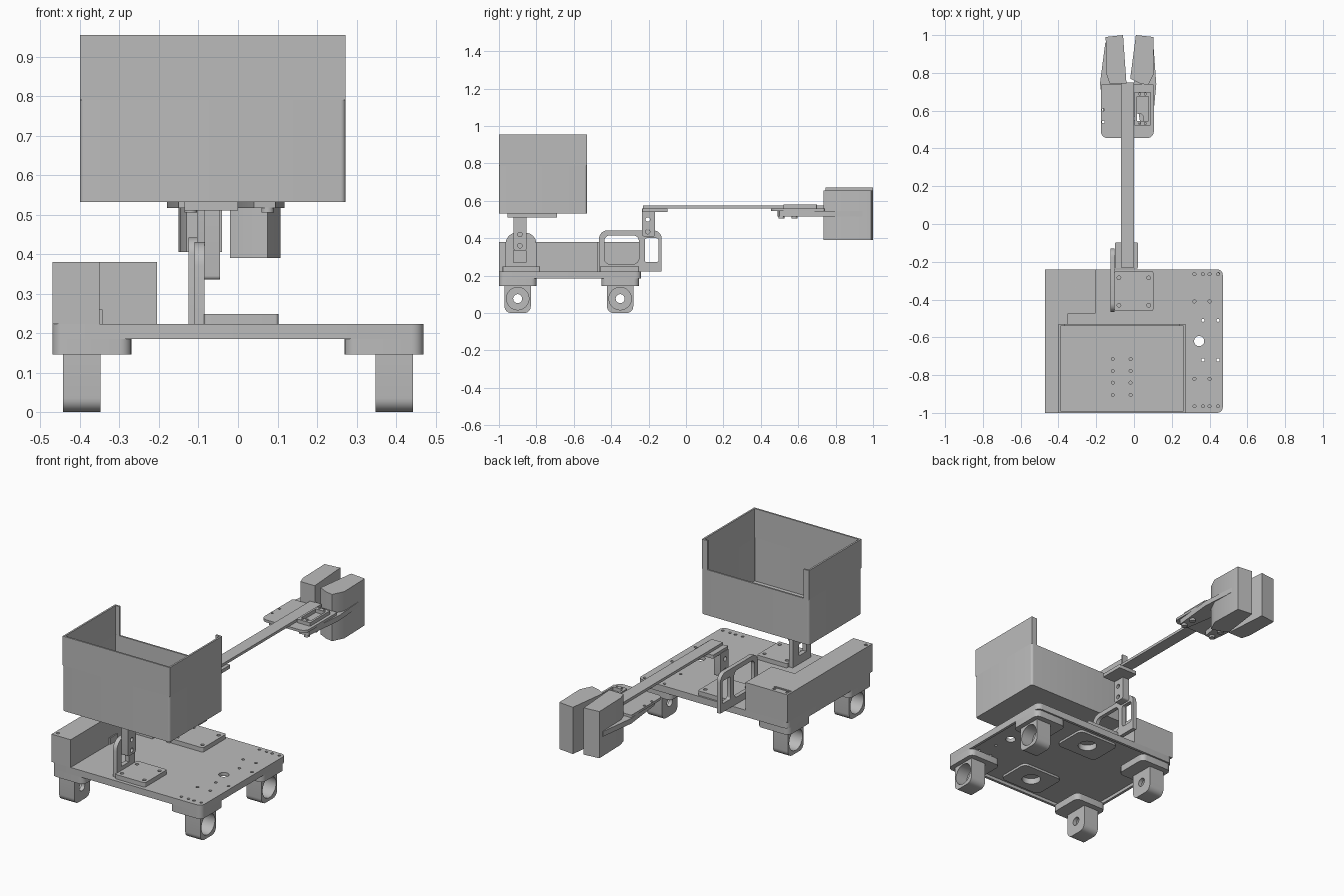
import bpy, bmesh
from math import cos, sin, pi, radians
from mathutils import Matrix

if "Cube" in bpy.data.objects:
    bpy.data.objects.remove(bpy.data.objects["Cube"])

grey = bpy.data.materials.new("plain grey")
grey.use_nodes = True
COLOUR = (0.5, 0.5, 0.5, 1)
grey.diffuse_color = COLOUR
grey.node_tree.nodes["Principled BSDF"].inputs["Base Color"].default_value = COLOUR

# Maps a flat profile (u, v) and its thickness to world axes
AXES = {"z": Matrix.Identity(3),
        "x": Matrix(((0, 0, 1), (1, 0, 0), (0, 1, 0)))}


def circle(u, v, r, n=24):
    return [(u + r * cos(2 * pi * i / n), v + r * sin(2 * pi * i / n)) for i in range(n)]


def rounded(u0, u1, v0, v1, r=0, low=None):
    """Rectangle with corner radius r; low overrides the lower two corners."""
    low = r if low is None else low
    corners = [(u0, v0, 1, 1, low), (u1, v0, -1, 1, low), (u1, v1, -1, -1, r), (u0, v1, 1, -1, r)]
    points = []
    for k, (u, v, du, dv, c) in enumerate(corners):
        for i in range(7 if c else 1):
            a = pi + k * pi / 2 + i * pi / 12
            if c:
                points.append((u + du * c + c * cos(a), v + dv * c + c * sin(a)))
            else:
                points.append((u, v))
    return points


def slab(name, outline, w0, w1, holes=(), axis="z"):
    """Extruded flat profile with holes."""
    curve = bpy.data.curves.new(name, "CURVE")
    curve.dimensions = "2D"
    curve.fill_mode = "BOTH"
    curve.extrude = (w1 - w0) / 2
    for loop in [outline, *holes]:
        spline = curve.splines.new("POLY")
        spline.points.add(len(loop) - 1)
        for p, (u, v) in zip(spline.points, loop):
            p.co = (u, v, 0, 1)
        spline.use_cyclic_u = True
    temp = bpy.data.objects.new(name + "_profile", curve)
    bpy.context.collection.objects.link(temp)
    graph = bpy.context.evaluated_depsgraph_get()
    mesh = bpy.data.meshes.new_from_object(temp.evaluated_get(graph))
    bpy.data.objects.remove(temp)
    bpy.data.curves.remove(curve)
    mesh.transform(Matrix.Translation((0, 0, (w0 + w1) / 2)))
    mesh.transform(AXES[axis].to_4x4())
    bm = bmesh.new()
    bm.from_mesh(mesh)
    bmesh.ops.remove_doubles(bm, verts=bm.verts, dist=0.0001)
    bmesh.ops.recalc_face_normals(bm, faces=bm.faces)
    for f in bm.faces:
        f.smooth = True
        f.material_index = 0
    bm.to_mesh(mesh)
    bm.free()
    mesh.set_sharp_from_angle(angle=radians(32))
    mesh.name = name
    mesh.materials.clear()
    mesh.materials.append(grey)
    obj = bpy.data.objects.new(name, mesh)
    bpy.context.collection.objects.link(obj)
    return obj


def box(name, x0, x1, y0, y1, z0, z1, r=0):
    return slab(name, rounded(x0, x1, y0, y1, r), z0, z1)


# Chassis: drilled deck over a shallow rim
wide, narrow = (0.32, 0.365, 0.40, 0.445), (0.32, 0.40)
offset = (0.365, 0.445)
rows = [(-0.265, wide), (-0.41, narrow), (-0.51, offset),
        (-0.72, offset), (-0.82, narrow), (-0.965, wide)]
drill = [circle(x, y, 0.008, 12) for y, xs in rows for x in xs]
drill.append(circle(0.345, -0.62, 0.027))
bores = [circle(0, y, 0.05) for y in (-0.39, -0.86)]
deck = rounded(-0.47, 0.47, -1, -0.24, 0.03)
slab("deck", deck, 0.203, 0.223, drill + bores)
slab("deck_rim", deck, 0.185, 0.203, [rounded(-0.455, 0.455, -0.985, -0.255, 0.02)])
for side, y in (("back", -0.39), ("front", -0.86)):
    slab("deck_boss_" + side, rounded(-0.13, 0.13, y - 0.1, y + 0.1, 0.03),
         0.19, 0.203, [circle(0, y, 0.05)])

# Raised housing along the right edge, with a slot on top
slab("housing", [(-0.47, -1), (-0.35, -1), (-0.35, -0.475), (-0.205, -0.475),
                 (-0.205, -0.24), (-0.47, -0.24)], 0.223, 0.375)
slab("housing_lid", [(-0.47, -1), (-0.35, -1), (-0.35, -0.475), (-0.205, -0.475),
                     (-0.205, -0.24), (-0.47, -0.24)], 0.375, 0.38,
     [rounded(-0.46, -0.355, -0.29, -0.277, 0.005), circle(-0.45, -0.265, 0.009),
      circle(-0.37, -0.262, 0.009), circle(-0.45, -0.97, 0.009)])
box("housing_port", -0.35, -0.343, -0.655, -0.59, 0.223, 0.26)

# Casters: pad, outward-opening cup and drilled inner wall
for sx, side in ((-1, "right"), (1, "left")):
    for y, end in ((-0.9, "front"), (-0.352, "back")):
        tag = "_" + end + "_" + side
        px = sorted((sx * 0.27, sx * 0.47))
        box("caster_pad" + tag, *px, y - 0.1, y + 0.102, 0.145, 0.185, 0.03)
        shell = rounded(y - 0.07, y + 0.07, 0, 0.145, 0, 0.035)
        cup = sorted((sx * 0.37, sx * 0.443))
        wall = sorted((sx * 0.348, sx * 0.37))
        slab("caster_cup" + tag, shell, *cup, [circle(y, 0.077, 0.06, 40)], "x")
        slab("caster_wall" + tag, shell, *wall, [circle(y, 0.077, 0.024)], "x")

# Two angle brackets standing on the deck
slab("bin_bracket", rounded(-0.965, -0.8, 0.223, 0.43, 0.06, 0), -0.11, -0.085,
     [rounded(-0.922, -0.855, 0.27, 0.335)], "x")
slab("arm_bracket", rounded(-0.465, -0.13, 0.223, 0.442, 0.045, 0), -0.125, -0.102,
     [rounded(-0.437, -0.252, 0.262, 0.415, 0.03), rounded(-0.22, -0.148, 0.272, 0.4, 0.01)], "x")
for name, x0, y0, y1 in (("bin_bracket_foot", -0.086, -0.98, -0.78),
                         ("arm_bracket_foot", -0.103, -0.46, -0.25)):
    holes = [circle(x, y, 0.01, 16) for x in (-0.08 + x0 + 0.103, 0.078)
             for y in (y0 + 0.03, y1 - 0.035)]
    slab(name, rounded(x0, 0.102, y0, y1, 0.008), 0.223, 0.248, holes)

# Posts carried by the brackets
slab("bin_post", rounded(-0.922, -0.852, 0.335, 0.512, 0, 0.01), -0.085, -0.045,
     [circle(-0.888, z, 0.012) for z in (0.36, 0.42)], "x")
box("bin_mount", -0.135, 0.0, -0.955, -0.69, 0.51, 0.533)
slab("arm_post", rounded(-0.235, -0.165, 0.41, 0.545, 0, 0.01), -0.102, -0.06,
     [circle(-0.205, z, 0.012) for z in (0.435, 0.5)], "x")
box("arm_mount", -0.1, 0.02, -0.235, -0.098, 0.54, 0.56, 0.005)

# Open bin with the back wall cut low
X0, X1, Y0, Y1, T, LIP = -0.4, 0.272, -1, -0.53, 0.01, 0.035
outer = rounded(X0, X1, Y0, Y1, 0.012)
slab("bin_floor", outer, 0.532, 0.545,
     [circle(x, y, 0.008, 12) for x in (-0.112, -0.018) for y in (-0.715, -0.778, -0.84, -0.905)])
slab("bin_walls", outer, 0.545, 0.79, [rounded(X0 + T, X1 - T, Y0 + T, Y1 - T, 0.004)])
slab("bin_upper_walls", [(X0, Y0), (X1, Y0), (X1, Y1), (X1 - LIP, Y1), (X1 - LIP, Y1 - T),
                         (X1 - T, Y1 - T), (X1 - T, Y0 + T), (X0 + T, Y0 + T), (X0 + T, Y1 - T),
                         (X0 + LIP, Y1 - T), (X0 + LIP, Y1), (X0, Y1)], 0.79, 0.955)

# Long arm and gripper base
box("arm", -0.07, 0.0, -0.23, 0.75, 0.56, 0.575)
slab("gripper_base", rounded(-0.175, 0.105, 0.455, 0.74, 0.008, 0.035), 0.546, 0.56,
     [circle(0.025, 0.56, 0.026)] + [circle(-0.163, y, 0.007, 12) for y in (0.54, 0.605)])
slab("servo_frame", rounded(0.003, 0.088, 0.52, 0.7, 0.004), 0.56, 0.58,
     [rounded(0.015, 0.076, 0.545, 0.675)]
     + [circle(x, y, 0.006, 12) for x in (0.03, 0.06) for y in (0.532, 0.688)])
for i, y in enumerate((0.51, 0.58)):
    for x, side in ((-0.12, "right"), (0.075, "left")):
        slab(f"pivot_screw_{side}_{i}", circle(x, y, 0.016), 0.505, 0.518)

# Tapered fingers and tall jaws
slab("finger_right", [(-0.15, 0.49), (-0.09, 0.49), (-0.05, 0.74), (-0.07, 0.95),
                      (-0.152, 0.96), (-0.18, 0.745)], 0.517, 0.546)
slab("finger_left", [(0.04, 0.49), (0.095, 0.5), (0.118, 0.74), (0.102, 0.96),
                     (0.02, 0.95), (0.0, 0.74)], 0.517, 0.546)
slab("jaw_right", [(-0.13, 0.745), (-0.04, 0.745), (-0.058, 1), (-0.15, 0.99),
                   (-0.145, 0.79)], 0.405, 0.67)
slab("jaw_left", [(-0.02, 0.77), (0.03, 0.745), (0.075, 0.735), (0.107, 0.8), (0.102, 0.99),
                  (0.01, 1)], 0.39, 0.655)
